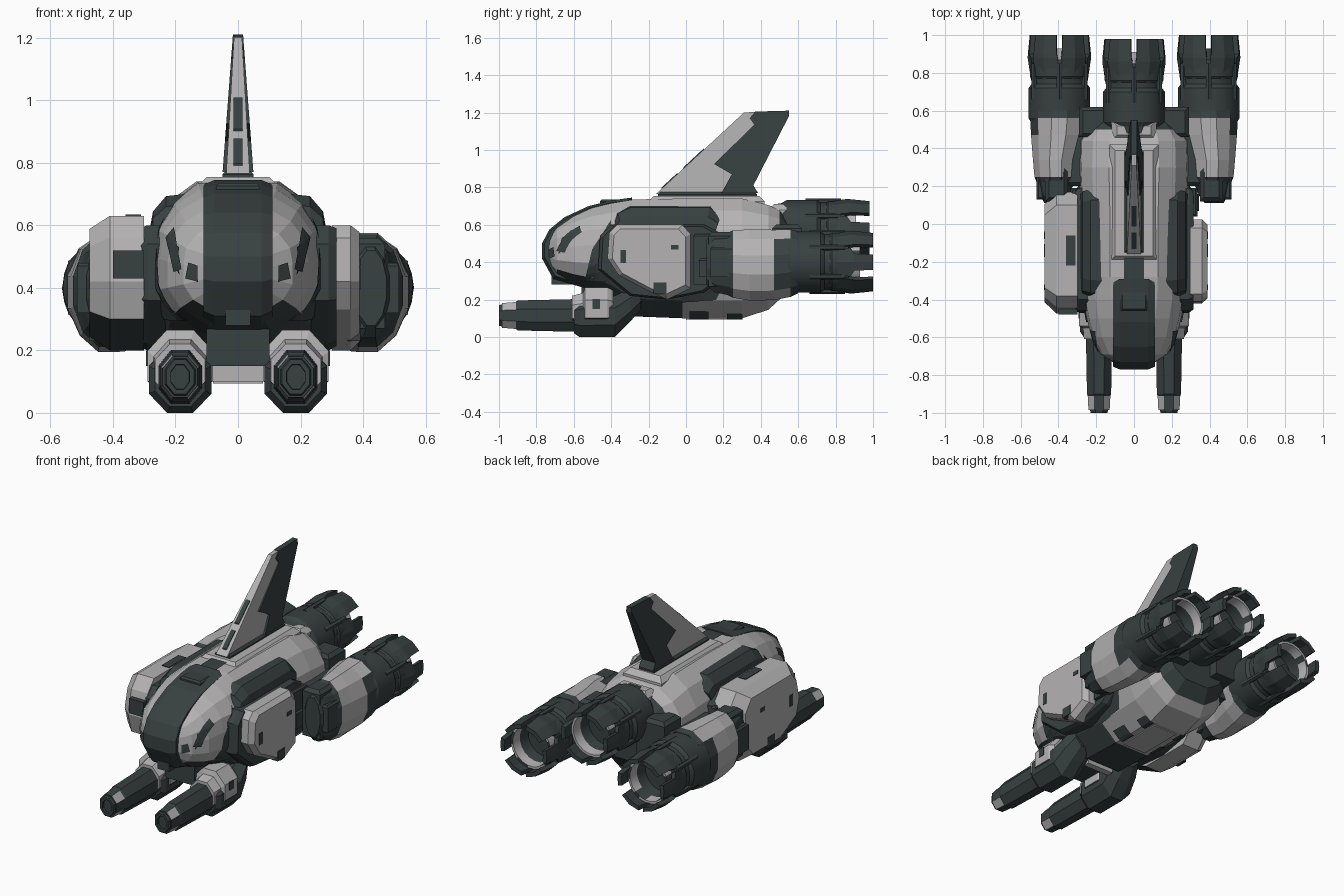
import bpy, bmesh, math
from mathutils import Vector
from mathutils.bvhtree import BVHTree

if "Cube" in bpy.data.objects:
    bpy.data.objects.remove(bpy.data.objects["Cube"])

# two flat paints
MATS = []
for nm, c in (("light_grey", (0.46, 0.45, 0.45, 1)), ("dark_slate", (0.04, 0.052, 0.052, 1))):
    m = bpy.data.materials.new(nm)
    m.diffuse_color = c
    m.use_nodes = True
    m.node_tree.nodes["Principled BSDF"].inputs["Base Color"].default_value = m.diffuse_color
    MATS.append(m)
L, D = 0, 1


def finish(bm, name, col, smooth=0):
    bmesh.ops.recalc_face_normals(bm, faces=bm.faces)
    for f in bm.faces:
        f.material_index = col(f.calc_center_median()) if callable(col) else col
    me = bpy.data.meshes.new(name)
    bm.to_mesh(me)
    for m in MATS:
        me.materials.append(m)
    ob = bpy.data.objects.new(name, me)
    bpy.context.collection.objects.link(ob)
    if smooth:
        bpy.context.view_layer.objects.active = ob
        ob.select_set(True)
        bpy.ops.object.shade_smooth_by_angle(angle=math.radians(smooth))
        ob.select_set(False)
    return ob


def skin(name, rings, col, mirror=False, smooth=0):
    """Bridge closed rings of points and cap both ends."""
    for s in ((1, -1) if mirror else (1,)):
        bm = bmesh.new()
        vs = [[bm.verts.new((p[0] * s, p[1], p[2])) for p in r] for r in rings]
        n = len(vs[0])
        for a, b in zip(vs, vs[1:]):
            for i in range(n):
                bm.faces.new((a[i], a[(i + 1) % n], b[(i + 1) % n], b[i]))
        bm.faces.new(vs[0])
        bm.faces.new(vs[-1])
        ob = finish(bm, name + ("_left" if s < 0 else ""), col, smooth)
    return ob


def unit_ring(n):
    k = math.cos(math.pi / n)
    return [(math.cos((i + .5) * 2 * math.pi / n) / k, math.sin((i + .5) * 2 * math.pi / n) / k) for i in range(n)]


def loft(name, secs, col, prof, mirror=False, smooth=0):
    """Sections (y, cx, cz, rx, rz) along y."""
    return skin(name, [[(cx + rx * u, y, cz + rz * v) for u, v in prof] for y, cx, cz, rx, rz in secs], col, mirror, smooth)


def prism(name, pts, xs, col, mirror=False):
    """yz outline placed at each (x, scale, optional vertical squash towards its foot)."""
    cy = sum(p[0] for p in pts) / len(pts)
    cz = sum(p[1] for p in pts) / len(pts)
    z0 = min(p[1] for p in pts)
    rings = []
    for x, s, *k in xs:
        rings.append([(x, cy + (y - cy) * s, z0 + (z - z0) * k[0] if k else cz + (z - cz) * s) for y, z in pts])
    return skin(name, rings, col, mirror)


def box(name, x0, x1, y0, y1, z0, z1, col, t=0.0, mirror=False):
    def rect(z, d):
        return [(x0 + d, y0 + d, z), (x1 - d, y0 + d, z), (x1 - d, y1 - d, z), (x0 + d, y1 - d, z)]
    return skin(name, [rect(z0, 0), rect(z1 - t, 0), rect(z1, t)] if t else [rect(z0, 0), rect(z1, 0)], col, mirror)


# main fuselage
half = [(.45, 1), (.75, .8), (.95, .48), (1, .1), (1, -.35), (.82, -.7), (.42, -1)]
hull_prof = half + [(-u, v) for u, v in reversed(half)]
hull_secs = []
for y, w, zb, zt in ((-.74, .10, .37, .55), (-.69, .175, .32, .60), (-.6, .225, .28, .65), (-.5, .25, .25, .69),
                     (-.4, .27, .2, .715), (-.28, .28, .11, .735), (-.02, .28, .1, .74), (.3, .295, .1, .74),
                     (.44, .29, .145, .705), (.5, .25, .2, .68), (.56, .2, .28, .62)):
    hull_secs.append((y, 0, (zb + zt) / 2, w, (zt - zb) / 2))
hull = loft("fuselage", hull_secs, lambda c: D if c.y > .47 or (c.y < -.04 and c.z < .34) else L, hull_prof)
hb = bmesh.new()
hb.from_mesh(hull.data)
bmesh.ops.triangulate(hb, faces=hb.faces)
TREE = BVHTree.FromBMesh(hb)


def plate(name, quad, origin, col, n=5):
    """Thin mirrored panel: a quad across the ray direction, projected on the fuselage."""
    o = Vector(origin)
    ax = [i for i in range(3) if origin[i] == 0]
    q = [Vector(p) for p in quad]
    for s in (1, -1):
        bm = bmesh.new()
        g = {}
        for i in range(n + 1):
            for j in range(n + 1):
                p = q[0].lerp(q[1], i / n).lerp(q[3].lerp(q[2], i / n), j / n)
                st = o.copy()
                st[ax[0]], st[ax[1]] = p
                hit, nor, _, _ = TREE.ray_cast(st, -o.normalized())
                if hit:
                    hit = hit + nor * .007
                    g[i, j] = bm.verts.new((hit.x * s, hit.y, hit.z))
        for i in range(n):
            for j in range(n):
                k = [(i, j), (i + 1, j), (i + 1, j + 1), (i, j + 1)]
                if all(c in g for c in k):
                    bm.faces.new([g[c] for c in k])
        finish(bm, name + ("_left" if s < 0 else ""), col)
        bm.free()


# cockpit windows, cheek wedges and belly panels
FRONT, SIDE, BELOW, ABOVE = (0, -3, 0), (3, 0, 0), (0, 0, -3), (0, 0, 3)
plate("cheek_window", [(.175, .46), (.2, .45), (.225, .56), (.2, .59)], FRONT, D)
plate("front_window", [(.125, .42), (.165, .43), (.155, .48), (.125, .47)], FRONT, D)
plate("side_window", [(-.68, .44), (-.62, .5), (-.6, .55), (-.66, .53)], SIDE, D)
plate("cheek_wedge", [(-.54, .3), (-.41, .3), (-.4, .62), (-.5, .47)], SIDE, D)
plate("belly_panel", [(.1, .02), (.17, .02), (.17, .12), (.1, .12)], BELOW, D)
plate("belly_rear_panel", [(.1, .22), (.16, .22), (.16, .3), (.1, .3)], BELOW, D)
plate("lower_side_panel", [(-.02, .19), (.16, .2), (.24, .36), (-.02, .36)], SIDE, D)
plate("spine_stripe", [(.0, -.34), (.055, -.34), (.05, -.12), (.0, -.12)], ABOVE, D)

# canopy band over the nose
prism("canopy", [(-.77, .5), (-.77, .42), (-.71, .31), (-.5, .25), (-.29, .4), (-.29, .745), (-.4, .73),
                 (-.52, .7), (-.65, .64), (-.73, .575)], [(-.11, .93), (-.075, 1), (.075, 1), (.11, .93)], D)
box("canopy_hatch", -.07, .07, -.46, -.34, .70, .735, D, .01)
box("chin_sensor", -.04, .04, -.72, -.6, .28, .35, D)
box("chin_block", -.1, .1, -.56, -.3, .15, .3, D)
box("keel_plate", -.08, .08, .0, .28, .094, .12, L)
box("keel_front_light", -.09, .09, -.34, -.3, .1, .15, L)

# spine and tail fin
box("spine", -.13, .13, -.2, .42, .68, .755, L, .03)
box("fin_base", -.05, .05, -.15, .38, .74, .775, D, .012)


def fin(name, pts, base, col):
    skin(name, [[(s * base * (1 - (z - .76) * 1.5), y, z) for y, z in pts] for s in (-1, 1)], col)


fin("fin_leading", [(-.16, .765), (.31, 1.2), (.4, 1.205), (.36, 1.13), (.18, .92), (.27, .87), (.2, .765)], .038, L)
fin("fin_trailing", [(.37, 1.205), (.55, 1.21), (.55, 1.18), (.36, .81), (.385, .77), (.19, .77),
                     (.245, .87), (.15, .925), (.365, 1.135), (.34, 1.17)], .05, D)
for a, b in ((.03, .11), (.14, .24)):
    skin("fin_slot", [[(s * .014, -.16 + t * 1.08 - .004, .765 + t + dz) for s, t in ((-1, a), (1, a), (1, b), (-1, b))]
                      for dz in (-.006, .003)], D)

# dark shoulder pods and side frames
prism("shoulder_pod", [(-.41, .56), (-.37, .665), (-.3, .7), (.13, .7), (.19, .64), (.17, .56)],
      [(.17, 1), (.23, .98, .95), (.272, .94, .6), (.282, .9, .2)], D, True)
prism("side_frame", [(-.47, .36), (-.46, .54), (-.4, .6), (.1, .6), (.19, .55), (.2, .32), (.1, .24), (-.1, .2), (-.3, .22)],
      [(.2, 1), (.29, 1), (.315, .95)], D, True)
box("frame_vent", .3, .335, .04, .19, .28, .55, D, .01, True)
box("vent_rib", .32, .345, .07, .16, .32, .42, D, .01, True)

# armour plates: thin on the right, thick on the left
prism("right_armour", [(-.41, .56), (-.37, .6), (-.02, .6), (.025, .55), (.025, .26), (-.1, .2), (-.19, .24), (-.36, .33), (-.42, .42)],
      [(.3, 1), (.36, 1), (.388, .88)], L)
prism("left_armour", [(-.44, .56), (-.38, .63), (.1, .63), (.17, .54), (.17, .3), (.08, .2), (-.25, .2), (-.44, .3), (-.475, .42)],
      [(-.3, 1), (-.41, 1), (-.475, .8)], lambda c: D if (c.y < -.3 and c.z < .28) else L)
box("left_armour_intake", -.4, -.3, -.48, -.4, .43, .52, D)
box("left_armour_inlay", -.36, -.31, -.22, -.06, .6, .634, D)
for y, z, a, b in ((-.335, .43, .015, .035), (-.14, .26, .035, .03), (-.06, .48, .02, .012)):
    box("armour_hatch", .35, .391, y - a, y + a, z - b, z + b, D)
    box("armour_hatch_left", -.477, -.42, y - a, y + a, z - b, z + b, D)

# side nacelles and pylons
R8, R12, R20 = unit_ring(8), unit_ring(12), unit_ring(20)
loft("nacelle", [(.11, .425, .4, .05, .12), (.15, .42, .4, .075, .16), (.22, .415, .39, .1, .165), (.25, .415, .39, .112, .18),
                 (.34, .415, .385, .12, .19), (.47, .4, .385, .145, .188), (.56, .395, .395, .155, .18), (.6, .395, .4, .155, .165)],
     lambda c: D if c.y < .24 or (c.y > .5 and abs(c.x) > .5) or c.y > .57 else L, R12, True)
box("nacelle_front_block", .35, .47, .12, .33, .27, .56, D, .02, True)
box("nacelle_side_block", .45, .515, .13, .26, .32, .48, D, .01, True)
box("pylon", .22, .38, .2, .5, .3, .52, D, .02, True)
box("rear_beam", .1, .29, .46, .62, .36, .6, D, .02, True)

# centre engine housing
loft("centre_housing", [(.4, 0, .56, .11, .11), (.48, 0, .565, .145, .145), (.58, 0, .57, .158, .158)], D, R12)
box("housing_cap", -.12, .12, .44, .55, .6, .71, L, .03)


# engine nozzle with six petals
def engine(name, cx, cz, dy):
    def ring(y, r):
        return (y + dy, cx, cz, r, r)
    loft(name + "_drum", [ring(*p) for p in ((.53, .145), (.56, .163), (.72, .163), (.74, .148), (.77, .148), (.78, .155),
                                             (.87, .155), (.87, .122), (.74, .11), (.73, .06), (.8, .02))], D, R20, smooth=25)

    def liner_col(c):
        seg = math.floor(math.atan2(c.z - cz, c.x - cx) / (math.pi / 10))
        return L if c.y > .84 + dy and seg % 4 != 0 else D
    loft(name + "_liner", [ring(*p) for p in ((.8, .13), (.93, .134), (.93, .12), (.87, .115), (.72, .1))],
         liner_col, R20, smooth=30)
    for k in range(6):
        a0 = k * math.pi / 3
        tip = 15 if k % 3 == 0 else 24
        rings = []
        for y, r, w in ((.76, .15, 27), (.88, .168, 27), (.9, .167, tip + 1), (1.0, .157, tip)):
            angs = [a0 + math.radians(w * t) for t in (-1, 0, 1)]
            rings.append([(cx + q * math.cos(a), y + dy, cz + q * math.sin(a))
                          for q, aa in ((r, angs), (r - .026, angs[::-1])) for a in aa])
        skin(name + "_petal", rings, D)
        a = a0 + math.pi / 6
        p = (cx + .155 * math.cos(a), cz + .155 * math.sin(a))
        loft(name + "_rib", [(y + dy, p[0], p[1], .014, .014) for y in (.66, .85)], D, unit_ring(6))


engine("right_engine", .395, .4, 0)
engine("left_engine", -.395, .4, 0)
engine("centre_engine", 0, .57, -.02)

# twin guns under the nose
loft("gun_mount", [(-.6, .185, .105, .08, .085), (-.57, .185, .105, .1, .105), (-.38, .185, .11, .1, .11),
                   (-.3, .175, .17, .09, .09), (-.24, .165, .22, .07, .07)], D, R8, True)
loft("gun_collar", [(-.61, .185, .135, .08, .085), (-.55, .185, .14, .085, .095), (-.54, .185, .15, .105, .115),
                    (-.42, .185, .15, .105, .115), (-.39, .185, .15, .085, .1)], lambda c: L if c.z > .08 else D, R8, True)
box("collar_hatch", .25, .294, -.5, -.46, .15, .2, D, 0, True)
loft("gun_barrel", [(-.98, .185, .115, .05, .06), (-1.0, .185, .115, .044, .055), (-1.0, .185, .115, .03, .04), (-.95, .185, .115, .025, .035)],
     D, R8, True)
loft("gun_sleeve", [(-.985, .185, .115, .056, .066), (-.91, .185, .115, .06, .072), (-.9, .185, .115, .064, .08), (-.56, .185, .115, .07, .088)],
     lambda c: L if -.98 < c.y < -.91 and abs(abs(c.x) - .185) > .03 and abs(c.z - .115) > .03 else D, R8, True)
